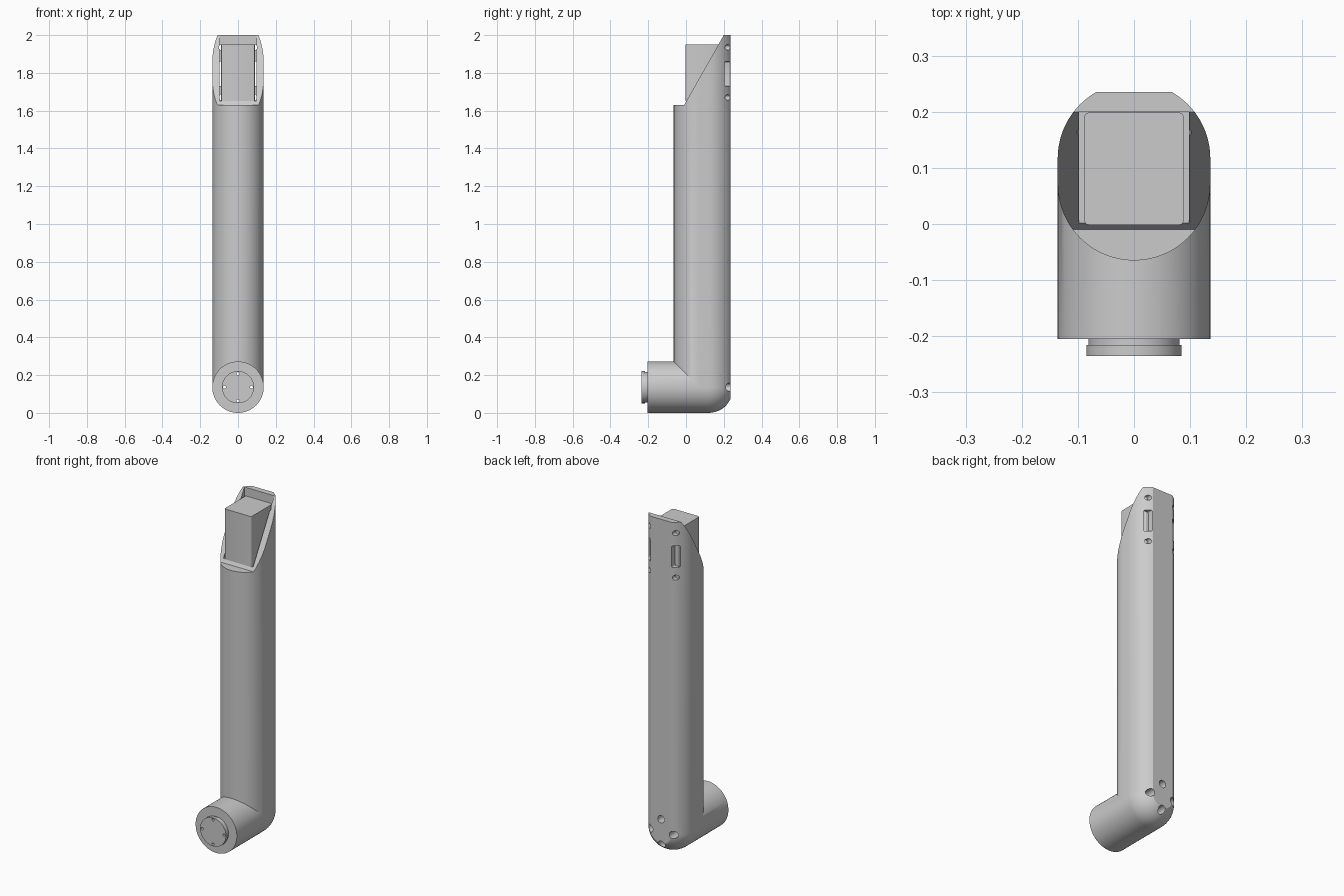
import bpy, bmesh, math
from mathutils import Matrix, Vector

if "Cube" in bpy.data.objects:
    bpy.data.objects.remove(bpy.data.objects["Cube"], do_unlink=True)

R = 0.136              # tube radius, also the height of the lower axis
Y_FRONT, Y_BACK = 0.071, 0.117   # centres of the front and back tube arcs
FLAT = 0.235           # flat back plane
SEG = 40               # segments per half circle

grey = bpy.data.materials.new("light_grey")
grey.use_nodes = True
grey.diffuse_color = (0.6, 0.6, 0.6, 1)
grey.node_tree.nodes["Principled BSDF"].inputs["Base Color"].default_value = (0.6, 0.6, 0.6, 1)


def finish(bm, name):
    bmesh.ops.recalc_face_normals(bm, faces=bm.faces)
    mesh = bpy.data.meshes.new(name)
    bm.to_mesh(mesh)
    bm.free()
    mesh.materials.append(grey)
    obj = bpy.data.objects.new(name, mesh)
    bpy.context.collection.objects.link(obj)
    return obj


def box(name, x0, x1, y0, y1, z0, z1, bevel=0.0, axis=2):
    """Block with optionally bevelled edges along one axis."""
    bm = bmesh.new()
    bmesh.ops.create_cube(bm, size=1)
    low, high = Vector((x0, y0, z0)), Vector((x1, y1, z1))
    for v in bm.verts:
        v.co = Vector([low[i] + (v.co[i] + 0.5) * (high[i] - low[i]) for i in range(3)])
    if bevel:
        edges = [e for e in bm.edges
                 if abs((e.verts[0].co - e.verts[1].co).normalized()[axis]) > 0.9]
        bmesh.ops.bevel(bm, geom=edges, offset=bevel, segments=3, profile=0.5, affect='EDGES')
    return finish(bm, name)


def rod(name, x, z, y0, y1, radius, segments=24):
    """Cylinder lying along y."""
    bm = bmesh.new()
    place = Matrix.Translation((x, (y0 + y1) / 2, z)) @ Matrix.Rotation(math.pi / 2, 4, 'X')
    bmesh.ops.create_cone(bm, cap_ends=True, segments=segments, radius1=radius,
                          radius2=radius, depth=y1 - y0, matrix=place)
    return finish(bm, name)


def prism(name, outline, half_width):
    """Side outline in (y, z) extruded across x."""
    bm = bmesh.new()
    face = bm.faces.new([bm.verts.new((-half_width, y, z)) for y, z in outline])
    new = bmesh.ops.extrude_face_region(bm, geom=[face])["geom"]
    for v in new:
        if isinstance(v, bmesh.types.BMVert):
            v.co.x = half_width
    return finish(bm, name)


def cut(obj, cutter):
    mod = obj.modifiers.new("cut", 'BOOLEAN')
    mod.operation = 'DIFFERENCE'
    mod.solver = 'EXACT'
    mod.object = cutter
    bpy.context.view_layer.objects.active = obj
    bpy.ops.object.modifier_apply(modifier=mod.name)


def elbow_tube():
    """One ring swept along the lower arm, round the heel and up the post."""
    bm = bmesh.new()
    upper = [math.pi * i / SEG for i in range(SEG + 1)]
    lower = [math.pi + a for a in upper]

    def ring(top, bottom):
        return ([bm.verts.new(top(R * math.cos(a), R * math.sin(a))) for a in upper] +
                [bm.verts.new(bottom(R * math.cos(a), -R * math.sin(a))) for a in lower])

    def mitre(x, h):
        return (x, Y_FRONT - h, R + h)

    rings = [ring(lambda x, h: (x, -0.205, R + h), lambda x, h: (x, -0.205, R - h)),
             ring(mitre, lambda x, h: (x, Y_FRONT, R - h))]
    steps = 20
    for k in range(steps + 1):
        s, c = math.sin(math.pi / 2 * k / steps), math.cos(math.pi / 2 * k / steps)
        rings.append(ring(mitre, lambda x, h: (x, Y_BACK + h * s, R - h * c)))
    rings.append(ring(lambda x, h: (x, Y_FRONT - h, 2), lambda x, h: (x, Y_BACK + h, 2)))
    n = len(rings[0])
    for a, b in zip(rings, rings[1:]):
        for i in range(n):
            j = (i + 1) % n
            bm.faces.new((a[i], a[j], b[j], b[i]))
    bm.faces.new(rings[0])
    bm.faces.new(rings[-1])
    bmesh.ops.remove_doubles(bm, verts=bm.verts, dist=1e-5)
    return finish(bm, "elbow_tube")


tube = elbow_tube()
neck = rod("flange_neck", 0, R, -0.216, -0.204, 0.081, 64)
disc = rod("flange_disc", 0, R, -0.235, -0.216, 0.085, 64)

# Cutters for the flat back, the slanted mouth and the pocket
body_cutters = [
    box("back_cutter", -1, 1, FLAT, 1, -1, 3),
    prism("mouth_cutter", [(-0.5, 1.63), (-0.01, 1.63), (0.2, 2.0), (0.2, 2.3), (-0.5, 2.3)], 0.5),
    box("pocket_cutter", -0.098, 0.098, -0.01, 0.2, 1.65, 2.2),
]
# Slots and screw holes either side of the back
for side in (-1, 1):
    x = side * 0.087
    body_cutters.append(box("slot_cutter", x - 0.018, x + 0.018, 0.15, 0.3, 1.73, 1.86, 0.008, 1))
    for z in (1.67, 1.935):
        body_cutters.append(rod("screw_cutter", x, z, 0.15, 0.3, 0.015))
# Four access holes in the heel, in line with the flange bolts
bolt_cutters = []
for i in range(4):
    dx, dz = math.cos(i * math.pi / 2), math.sin(i * math.pi / 2)
    body_cutters.append(rod("access_cutter", 0.076 * dx, R + 0.076 * dz, -0.15, 0.4, 0.022))
    bolt_cutters.append(rod("bolt_cutter", 0.072 * dx, R + 0.072 * dz, -0.3, -0.1, 0.008, 16))

for cutter in body_cutters + bolt_cutters:
    cut(tube, cutter)
for cutter in bolt_cutters:
    cut(neck, cutter)
    cut(disc, cutter)
for cutter in body_cutters + bolt_cutters:
    bpy.data.objects.remove(cutter, do_unlink=True)

# Block seated in the pocket
block = box("pocket_block", -0.089, 0.089, -0.002, 0.199, 1.65, 1.95, 0.01)

for obj in (tube, neck, disc, block):
    bpy.ops.object.select_all(action='DESELECT')
    obj.select_set(True)
    bpy.context.view_layer.objects.active = obj
    bpy.ops.object.shade_smooth_by_angle(angle=math.radians(25))
